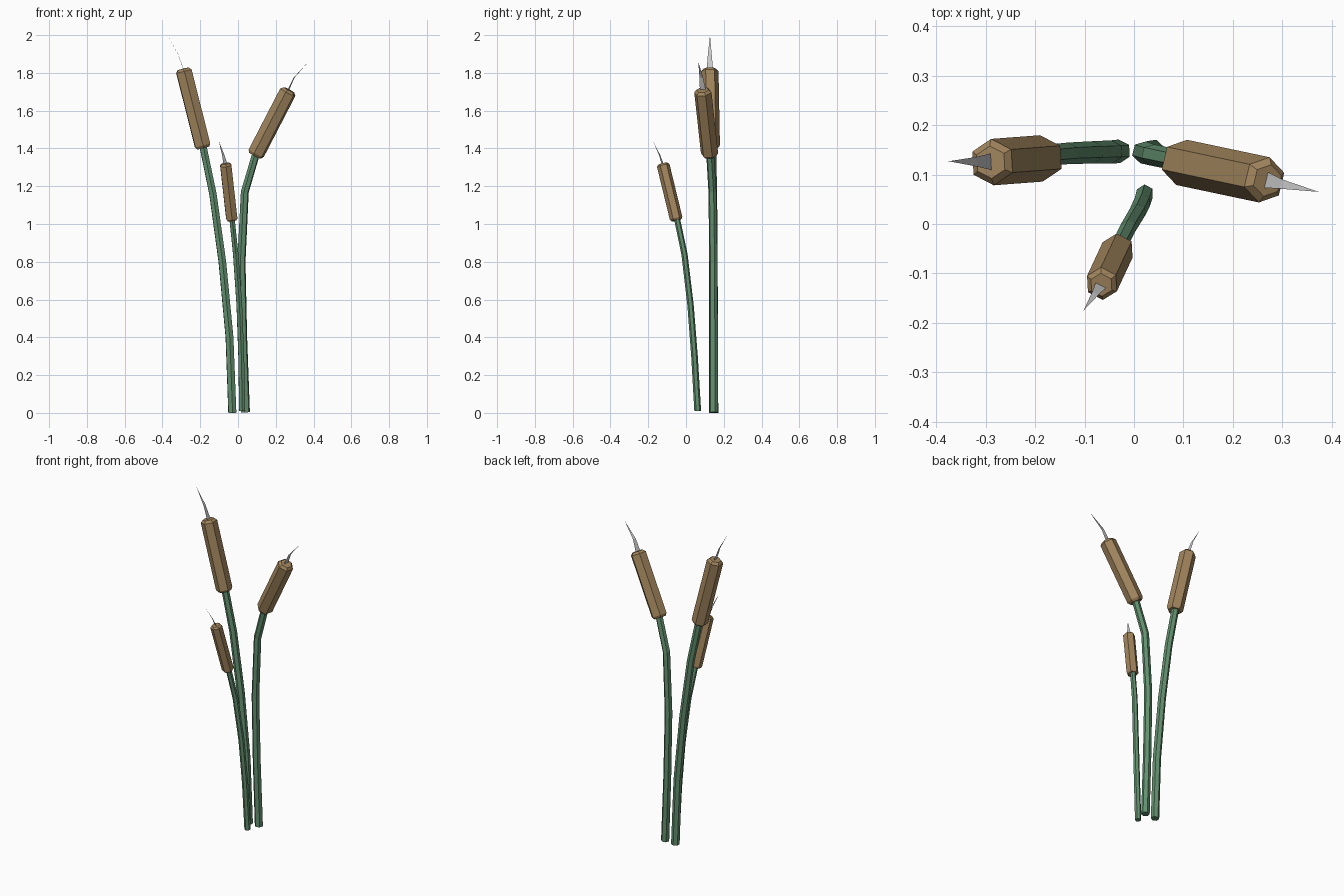
import bpy, bmesh
from mathutils import Vector as V
from math import cos, sin, pi

if "Cube" in bpy.data.objects:
    bpy.data.objects.remove(bpy.data.objects["Cube"])


def material(name, rgb):
    m = bpy.data.materials.new(name)
    m.diffuse_color = (*rgb, 1)
    m.use_nodes = True
    m.node_tree.nodes["Principled BSDF"].inputs["Base Color"].default_value = m.diffuse_color
    return m


GREEN = material("stem green", (0.125, 0.28, 0.16))
BROWN = material("seed head brown", (0.36, 0.235, 0.11))
GREY = material("spike grey", (0.6, 0.6, 0.6))


def finish(bm, name, mat):
    me = bpy.data.meshes.new(name)
    bm.to_mesh(me)
    bm.free()
    me.materials.append(mat)
    bpy.context.collection.objects.link(bpy.data.objects.new(name, me))


def hex_tube(name, pts, radii, side, mat):
    """Six-sided capped sweep; one corner of each ring points along 'side'."""
    bm = bmesh.new()
    rings = []
    for i, (p, r) in enumerate(zip(pts, radii)):
        t = (pts[min(i + 1, len(pts) - 1)] - pts[max(i - 1, 0)]).normalized()
        u = side.cross(t).normalized()
        w = t.cross(u)
        rings.append([bm.verts.new(p + r * (cos(k * pi / 3) * w + sin(k * pi / 3) * u))
                      for k in range(6)])
    for a, b in zip(rings, rings[1:]):
        for k in range(6):
            j = (k + 1) % 6
            bm.faces.new((a[k], a[j], b[j], b[k]))
    bm.faces.new(rings[0])
    bm.faces.new(rings[-1])
    bmesh.ops.recalc_face_normals(bm, faces=bm.faces)
    finish(bm, name, mat)


def cattail(name, stem, stem_r, head, head_r, spike):
    stem, head, spike = ([V(p) for p in s] for s in (stem, head, spike))
    lean = spike[-1] - stem[0]
    side = V((-lean.y, lean.x, 0)).normalized()
    # stem
    n = len(stem) - 1
    hex_tube(name + "_stem", stem, [stem_r * (1 - 0.12 * i / n) for i in range(n + 1)], side, GREEN)
    # seed head with chamfered ends
    a, b = head
    d = (b - a).normalized() * head_r * 0.3
    hex_tube(name + "_head", [a, a + d, b - d, b],
             [head_r * 0.78, head_r, head_r, head_r * 0.7], side, BROWN)
    # flat bent spike blade
    hw = head_r * 0.38
    bm = bmesh.new()
    l0, r0, l1, r1, tip = [bm.verts.new(p) for p in (
        spike[0] + side * hw, spike[0] - side * hw,
        spike[1] + side * hw * 0.55, spike[1] - side * hw * 0.55, spike[2])]
    bm.faces.new((r0, l0, l1, r1))
    bm.faces.new((r1, l1, tip))
    finish(bm, name + "_spike", GREY)


cattail("left_cattail",
        [(-.03, .147, 0), (-.045, .146, .4), (-.083, .145, .8), (-.133, .143, 1.16), (-.187, .138, 1.42)], .024,
        [(-.184, .133, 1.402), (-.29, .125, 1.822)], .047,
        [(-.285, .126, 1.81), (-.318, .126, 1.9), (-.375, .127, 2.0)])
cattail("right_cattail",
        [(.04, .147, .003), (.026, .146, .4), (.018, .145, .8), (.036, .14, 1.17), (.098, .127, 1.38)], .024,
        [(.09, .126, 1.362), (.27, .088, 1.71)], .047,
        [(.26, .091, 1.695), (.297, .081, 1.775), (.374, .065, 1.86)])
cattail("front_cattail",
        [(.022, .062, .01), (.017, .045, .3), (.007, .024, .57), (-.012, -.008, .84), (-.033, -.05, 1.04)], .018,
        [(-.032, -.05, 1.02), (-.066, -.123, 1.32)], .034,
        [(-.064, -.119, 1.305), (-.078, -.14, 1.365), (-.102, -.175, 1.44)])
